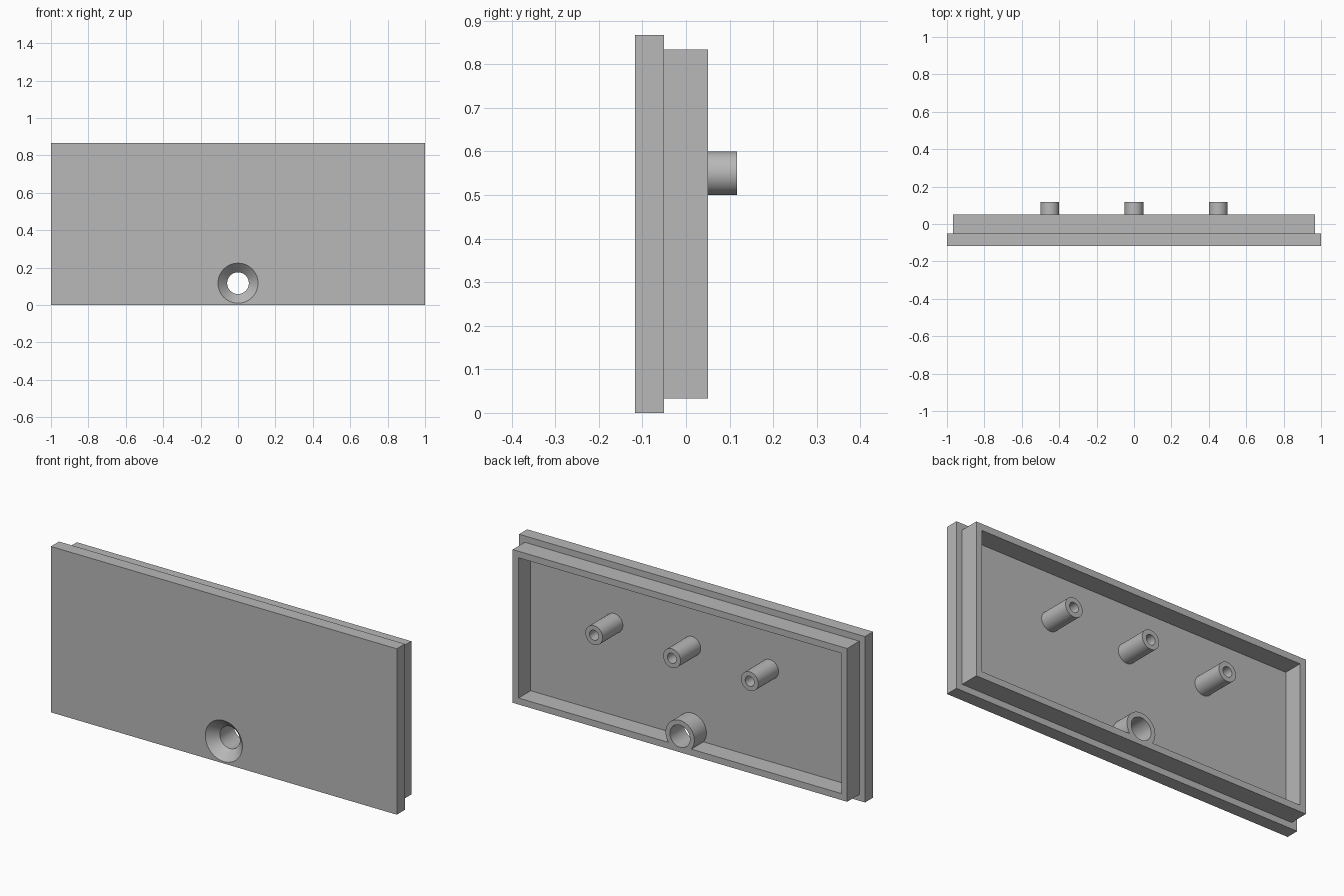
import bpy
import bmesh
from math import pi, radians
from mathutils import Matrix

cube = bpy.data.objects.get("Cube")
if cube:
    bpy.data.objects.remove(cube, do_unlink=True)

grey = bpy.data.materials.new("matte grey")
grey.use_nodes = True
colour = (0.48, 0.48, 0.48, 1)
grey.diffuse_color = colour
grey.node_tree.nodes["Principled BSDF"].inputs["Base Color"].default_value = colour

FRONT, FLOOR, RIM_END, POST_END = -0.117, -0.05, 0.05, 0.117
HEIGHT, STEP, WALL = 0.867, 0.033, 0.034
HOLE_Z, POST_Z = 0.117, 0.55


def finish(name, bm):
    mesh = bpy.data.meshes.new(name)
    bmesh.ops.recalc_face_normals(bm, faces=bm.faces)
    bm.to_mesh(mesh)
    bm.free()
    mesh.materials.append(grey)
    obj = bpy.data.objects.new(name, mesh)
    bpy.context.collection.objects.link(obj)
    return obj


def slab(name, inset, y0, y1):
    """Upright slab, inset evenly from the outline of the panel."""
    bm = bmesh.new()
    size = (2 - 2 * inset, y1 - y0, HEIGHT - 2 * inset)
    place = Matrix.Translation((0, (y0 + y1) / 2, HEIGHT / 2)) @ Matrix.Diagonal((*size, 1))
    bmesh.ops.create_cube(bm, size=1, matrix=place)
    return finish(name, bm)


def rod(name, x, z, y0, y1, r0, r1=None):
    """Round rod or cone along y, radius r0 at y0 and r1 at y1."""
    bm = bmesh.new()
    place = Matrix.Translation((x, (y0 + y1) / 2, z)) @ Matrix.Rotation(-pi / 2, 4, 'X')
    bmesh.ops.create_cone(bm, cap_ends=True, segments=48, radius1=r0,
                          radius2=r0 if r1 is None else r1, depth=y1 - y0, matrix=place)
    return finish(name, bm)


def combine(target, tool, operation):
    mod = target.modifiers.new(operation, 'BOOLEAN')
    mod.operation = operation
    mod.solver = 'EXACT'
    mod.object = tool
    bpy.context.view_layer.objects.active = target
    bpy.ops.object.modifier_apply(modifier=mod.name)
    bpy.data.objects.remove(tool, do_unlink=True)


# Face plate with the hollow rim behind it
panel = slab("cover_panel", 0, FRONT, FLOOR)
combine(panel, slab("rim", STEP, FLOOR - 0.03, RIM_END), 'UNION')
combine(panel, slab("cavity", STEP + WALL, FLOOR, RIM_END + 0.05), 'DIFFERENCE')

# Screw boss, bore and countersink
combine(panel, rod("screw_boss", 0, HOLE_Z, FLOOR - 0.03, RIM_END, 0.083), 'UNION')
combine(panel, rod("bore", 0, HOLE_Z, FRONT - 0.05, RIM_END + 0.05, 0.058), 'DIFFERENCE')
combine(panel, rod("countersink", 0, HOLE_Z, FRONT - 0.01, FRONT + 0.05, 0.117, 0.058), 'DIFFERENCE')

# Three hollow mounting posts
for x in (-0.45, 0, 0.45):
    combine(panel, rod("post", x, POST_Z, FLOOR - 0.02, POST_END, 0.05), 'UNION')
    combine(panel, rod("post_hole", x, POST_Z, FLOOR, POST_END + 0.02, 0.026), 'DIFFERENCE')

bpy.ops.object.select_all(action='DESELECT')
panel.select_set(True)
bpy.context.view_layer.objects.active = panel
bpy.ops.object.shade_smooth_by_angle(angle=radians(30))
